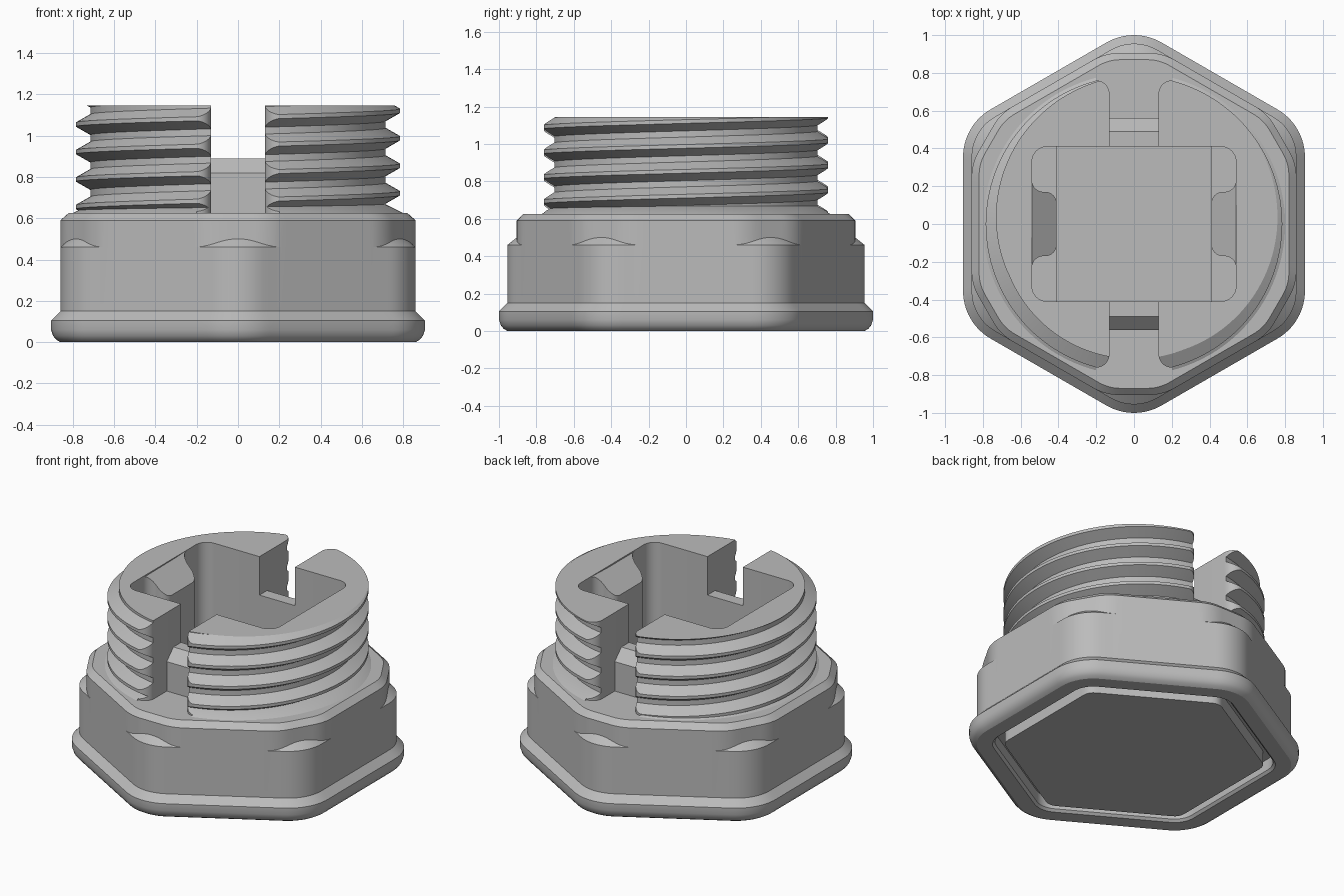
import bpy, bmesh
from math import sin, cos, pi, atan2, sqrt, radians, tau

if "Cube" in bpy.data.objects:
    bpy.data.objects.remove(bpy.data.objects["Cube"])

grey = bpy.data.materials.new("plain grey")
grey.use_nodes = True
tone = (0.5, 0.5, 0.5, 1)
grey.diffuse_color = tone
grey.node_tree.nodes["Principled BSDF"].inputs["Base Color"].default_value = tone

TOP, DECK, FLOOR = 1.145, 0.625, 0.2


def finish(name, bm):
    bmesh.ops.remove_doubles(bm, verts=bm.verts, dist=0.0004)
    bmesh.ops.recalc_face_normals(bm, faces=bm.faces)
    mesh = bpy.data.meshes.new(name)
    bm.to_mesh(mesh)
    bm.free()
    mesh.materials.append(grey)
    ob = bpy.data.objects.new(name, mesh)
    bpy.context.collection.objects.link(ob)
    return ob


def loft(rings):
    """Closed solid through rings of equal length, capped at both ends."""
    bm = bmesh.new()
    loops = [[bm.verts.new(p) for p in ring] for ring in rings]
    for a, b in zip(loops, loops[1:]):
        for i in range(len(a)):
            j = (i + 1) % len(a)
            bm.faces.new((a[i], a[j], b[j], b[i]))
    bm.faces.new(loops[0])
    bm.faces.new(loops[-1])
    return bm


def prism(name, outline, low, high):
    """Extrude an xy outline; high may be a function of x and y."""
    top = high if callable(high) else lambda x, y: high
    return finish(name, loft([[(x, y, low) for x, y in outline],
                              [(x, y, top(x, y)) for x, y in outline]]))


def arc(cx, cy, r, start, end, steps=8):
    return [(cx + r * cos(radians(start + (end - start) * i / steps)),
             cy + r * sin(radians(start + (end - start) * i / steps)))
            for i in range(steps + 1)]


def box(name, x0, x1, y0, y1, low, high):
    return prism(name, [(x0, y0), (x1, y0), (x1, y1), (x0, y1)], low, high)


def hex_radius(theta, flat, corner, r):
    """Polar radius of a hexagon with rounded, optionally blunted, corners."""
    phi = abs((theta - pi / 2 + pi / 6) % (pi / 3) - pi / 6)
    cx = corner - r
    cy = max(0, (flat - r - cx * cos(pi / 6)) * 2)
    if phi < atan2(cy, corner):
        return corner / cos(phi)
    if phi > atan2(cy + r / 2, cx + r * cos(pi / 6)):
        return flat / cos(pi / 6 - phi)
    along = cx * cos(phi) + cy * sin(phi)
    return along + sqrt(max(0, r * r - cx * cx - cy * cy + along * along))


ANGLES = [tau * i / 240 for i in range(240)]


def hex_ring(flat, z, corner=None, r=None):
    corner = corner or flat + 0.095
    r = r or flat - 0.615
    radii = [hex_radius(t, flat, corner, r) for t in ANGLES]
    return [(q * cos(t), q * sin(t), z) for q, t in zip(radii, ANGLES)]


# Hexagonal base: underside plate, groove, flange and main body
rings = [hex_ring(a, z) for a, z in (
    (0.69, 0), (0.69, 0.09), (0.75, 0.09), (0.75, 0.015), (0.765, 0),
    (0.86, 0), (0.88, 0.012), (0.895, 0.03), (0.905, 0.06), (0.905, 0.105),
    (0.86, 0.15), (0.86, 0.46))]

# Blunted upper corners with a small sloping shoulder
blunt = hex_ring(0.86, 0, 0.905, 0.27)
shoulder = []
for (x, y, z), (u, v, w) in zip(rings[-1], blunt):
    gap = sqrt(x * x + y * y) - sqrt(u * u + v * v)
    shoulder.append((u, v, z + 0.8 * max(0, gap)))
rings += [shoulder, hex_ring(0.86, 0.59, 0.905, 0.27), hex_ring(0.82, DECK, 0.87, 0.23)]
base = finish("hex_base", loft(rings))

# Threaded barrel: helical strip trimmed flat at both ends
PITCH, SEG = 0.133, 144
tooth = ((-0.01, 0.785), (0.01, 0.785), (0.05, 0.715), (0.083, 0.715))
strip = [(0.455 + PITCH * turn + dz, r) for turn in range(7) for dz, r in tooth]
bm = bmesh.new()
columns = []
for i in range(SEG + 1):
    t = tau * i / SEG
    columns.append([bm.verts.new((r * cos(t), r * sin(t), z + PITCH * i / SEG)) for z, r in strip])
for a, b in zip(columns, columns[1:]):
    for k in range(len(strip) - 1):
        bm.faces.new((a[k], b[k], b[k + 1], a[k + 1]))
bmesh.ops.remove_doubles(bm, verts=bm.verts, dist=0.0004)
for z, direction in ((0.605, -1), (TOP, 1)):
    bmesh.ops.bisect_plane(bm, geom=bm.verts[:] + bm.edges[:] + bm.faces[:], dist=1e-5,
                           plane_co=(0, 0, z), plane_no=(0, 0, direction), clear_outer=True)
    bmesh.ops.holes_fill(bm, edges=[e for e in bm.edges if e.is_boundary
                                    and all(abs(v.co.z - z) < 1e-4 for v in e.verts)])
barrel = finish("threaded_barrel", bm)

# Sloping collar at the foot of the thread
collar = finish("neck_collar", loft([[(r * cos(t), r * sin(t), z) for t in ANGLES]
                                     for r, z in ((0.8, 0.61), (0.8, DECK), (0.71, 0.67))]))

# Cutters: rounded rectangular cavity and the two rounded-lip slots
cavity_outline = (arc(0.46, 0.33, 0.08, 0, 90) + arc(-0.46, 0.33, 0.08, 90, 180)
                  + arc(-0.46, -0.33, 0.08, 180, 270) + arc(0.46, -0.33, 0.08, 270, 360))
cavity = prism("cavity_cutter", cavity_outline, FLOOR, 1.4)
lip = [(0.13, 0.2)] + arc(0.2, 0.69, 0.07, 180, 90) + [(0.2, 1.0)]
cutters = [cavity]
for side in (-1, 1):
    outline = [(x, side * y) for x, y in lip] + [(-x, side * y) for x, y in reversed(lip)]
    cutters.append(prism("slot_cutter", outline, 0.5, 1.4))


def cut(ob, tools):
    bpy.context.view_layer.objects.active = ob
    for tool in tools:
        tool.hide_render = True
        mod = ob.modifiers.new("cut", "BOOLEAN")
        mod.operation = "DIFFERENCE"
        mod.solver = "EXACT"
        mod.object = tool
        bpy.ops.object.modifier_apply(modifier=mod.name)


cut(base, [cavity])
cut(barrel, cutters)
cut(collar, cutters)
for tool in cutters:
    bpy.data.objects.remove(tool)

parts = [base, barrel, collar]
for side, word in ((1, "left"), (-1, "right")):
    # Rib on the cavity side wall, flared at the root, with a sloping top
    half = [(0.56, 0.23)] + arc(0.48, 0.23, 0.06, 0, -90) + arc(0.47, 0.11, 0.06, 90, 180)
    outline = half + [(x, -y) for x, y in reversed(half)]
    outline = [(side * x, y) for x, y in outline]
    parts.append(prism(word + "_cavity_rib", outline, FLOOR - 0.02,
                       lambda x, y: TOP - 0.002 - max(0, 0.54 - abs(x))))
    # Low ledge along the cavity floor
    xs = sorted((side * 0.41, side * 0.55))
    parts.append(box(word + "_floor_ledge", xs[0], xs[1], -0.42, 0.42, FLOOR - 0.02, FLOOR + 0.05))

for side, word in ((-1, "front"), (1, "back")):
    # Low wall closing each slot, chamfered on its outer edge
    section = [(0.41, 0.6), (0.56, 0.6), (0.56, 0.82), (0.49, 0.89), (0.41, 0.89)]
    parts.append(finish(word + "_slot_wall", loft(
        [[(x, side * y, z) for y, z in section] for x in (-0.132, 0.132)])))

# Smooth the curved faces and keep the edges crisp
bpy.ops.object.select_all(action="DESELECT")
for ob in parts:
    ob.select_set(True)
bpy.context.view_layer.objects.active = base
bpy.ops.object.shade_smooth_by_angle(angle=radians(28))
